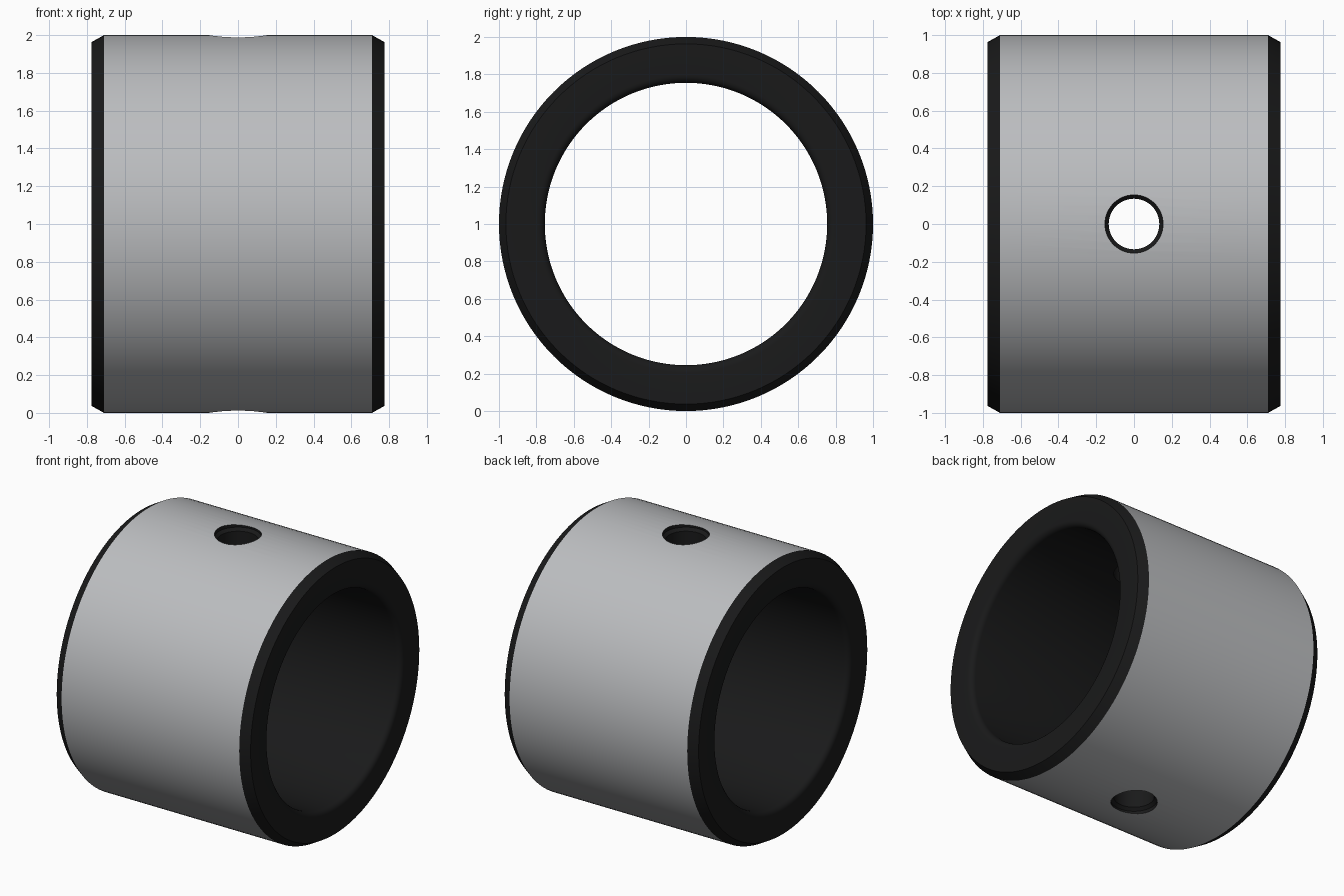
import bpy, bmesh, math

if "Cube" in bpy.data.objects:
    bpy.data.objects.remove(bpy.data.objects["Cube"])

SEG = 128


def make_material(name, value):
    mat = bpy.data.materials.new(name)
    mat.diffuse_color = (value, value * 1.02, value * 1.05, 1)
    mat.use_nodes = True
    mat.node_tree.nodes["Principled BSDF"].inputs["Base Color"].default_value = mat.diffuse_color
    return mat


steel = make_material("steel_grey", 0.5)
dark = make_material("dark_lining", 0.01)


def lathe(name, profile, axis, segments, closed, outer_index):
    """Spin (along, radius) points about x or z; all but one band is dark."""
    bm = bmesh.new()
    rings = []
    for a, r in profile:
        ring = []
        for i in range(segments):
            t = 2 * math.pi * i / segments
            c, s = r * math.cos(t), r * math.sin(t)
            ring.append(bm.verts.new((a, c, s) if axis == 'X' else (c, s, a)))
        rings.append(ring)
    count = len(rings) if closed else len(rings) - 1
    for k in range(count):
        lo, hi = rings[k], rings[(k + 1) % len(rings)]
        for i in range(segments):
            j = (i + 1) % segments
            f = bm.faces.new((lo[i], lo[j], hi[j], hi[i]))
            f.material_index = 0 if k == outer_index else 1
    if not closed:
        for ring in (rings[0], rings[-1]):
            bm.faces.new(ring).material_index = 1
    bmesh.ops.recalc_face_normals(bm, faces=bm.faces[:])
    mesh = bpy.data.meshes.new(name)
    bm.to_mesh(mesh)
    bm.free()
    mesh.materials.append(steel)
    mesh.materials.append(dark)
    obj = bpy.data.objects.new(name, mesh)
    bpy.context.collection.objects.link(obj)
    obj.location.z = 1
    return obj


# Sleeve: outer chamfers, flat ends, rounded bore edges
HALF, BORE, FIL = 0.775, 0.755, 0.04
right = [(0.71, 1.0), (HALF, 0.963)]
for i in range(6):
    t = math.pi / 2 * i / 5
    right.append((HALF - FIL + FIL * math.cos(t), BORE + FIL - FIL * math.sin(t)))
left = [(-a, r) for a, r in reversed(right)]
profile = right + left
bushing = lathe("bushing_sleeve", profile, 'X', SEG, True, len(profile) - 1)

# Oil hole through top and bottom, with a small chamfer at the outside
half = [(0.955, 0.134), (0.975, 0.154), (1.2, 0.154)]
cutter = lathe("oil_hole_cutter", [(-a, r) for a, r in reversed(half)] + half,
               'Z', 64, False, -1)
cutter.hide_render = True

mod = bushing.modifiers.new("oil_hole", 'BOOLEAN')
mod.operation = 'DIFFERENCE'
mod.solver = 'EXACT'
mod.object = cutter
bpy.context.view_layer.objects.active = bushing
bpy.ops.object.select_all(action='DESELECT')
bushing.select_set(True)
bpy.ops.object.modifier_apply(modifier=mod.name)
bpy.data.objects.remove(cutter)
bpy.ops.object.shade_smooth_by_angle(angle=math.radians(25))
